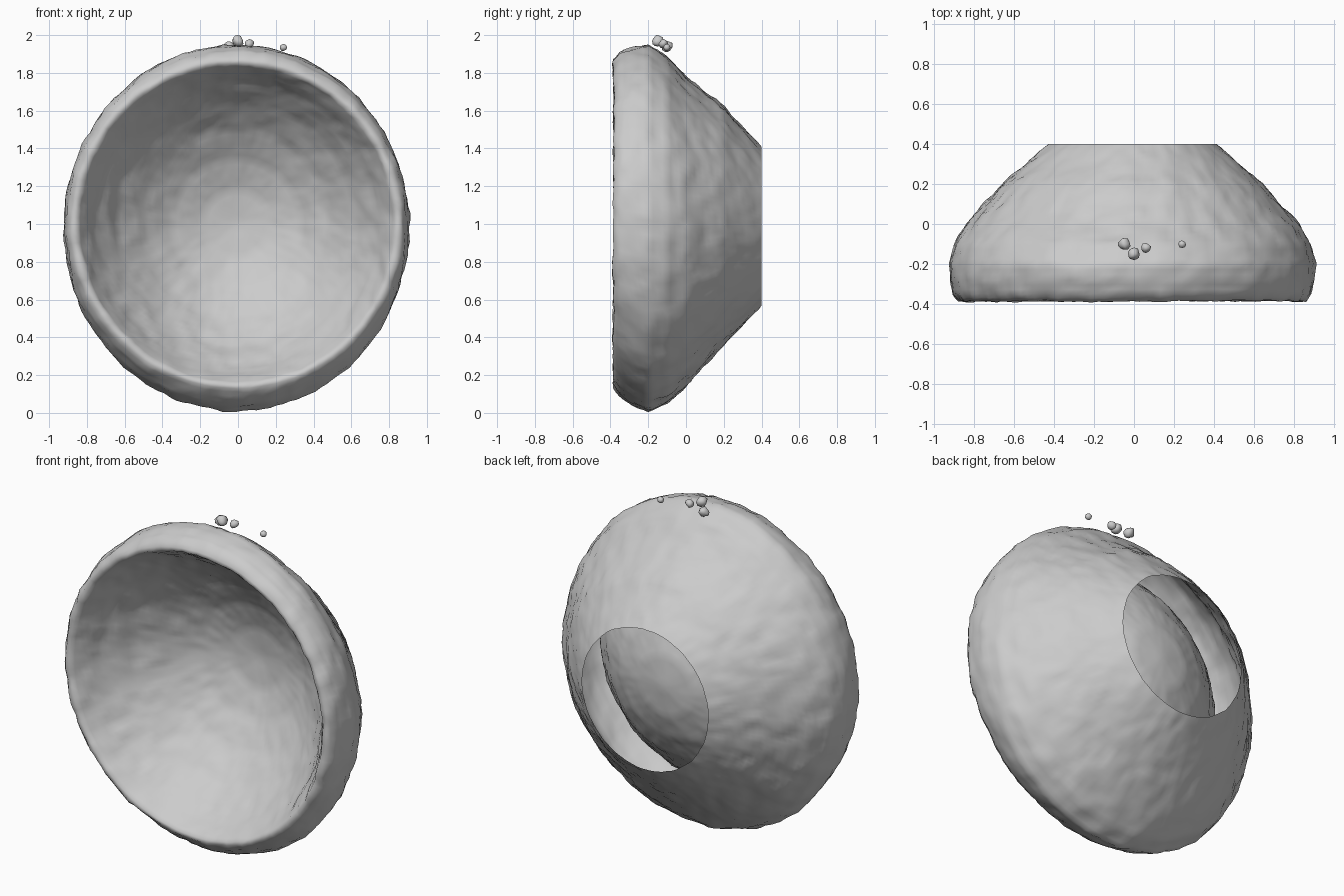
import bpy, bmesh, math
from mathutils import Vector, noise

if "Cube" in bpy.data.objects:
    bpy.data.objects.remove(bpy.data.objects["Cube"])

SIDES = 160

# profile rings: y, x radius, z radius, centre z (cut-off back, over the lip, into the bowl)
profile = [
    (0.40, 0.42, 0.42, 0.99), (0.20, 0.65, 0.63, 0.99), (0.00, 0.83, 0.82, 0.96),
    (-0.10, 0.89, 0.92, 0.97), (-0.20, 0.915, 0.97, 0.98), (-0.28, 0.91, 0.95, 0.99),
    (-0.35, 0.895, 0.91, 1.00), (-0.385, 0.87, 0.87, 1.00), (-0.385, 0.84, 0.85, 1.00),
    (-0.34, 0.81, 0.82, 1.00), (-0.22, 0.74, 0.75, 1.00), (-0.08, 0.63, 0.64, 1.00),
    (0.05, 0.49, 0.50, 1.00), (0.15, 0.34, 0.34, 1.00), (0.21, 0.18, 0.18, 1.00),
    (0.23, 0.02, 0.02, 1.00),
]


def resample(points, step):
    out = []
    for a, b in zip(points, points[1:]):
        n = max(1, round(math.hypot(b[0] - a[0], b[2] - a[2]) / step))
        out += [tuple(p + (q - p) * i / n for p, q in zip(a, b)) for i in range(n)]
    return out + [points[-1]]


def finish(bm, name):
    mesh = bpy.data.meshes.new(name)
    bm.to_mesh(mesh)
    bm.free()
    obj = bpy.data.objects.new(name, mesh)
    bpy.context.collection.objects.link(obj)
    for poly in mesh.polygons:
        poly.use_smooth = True
    return obj


# Hollow double-walled bowl, open at the back of the outer wall
bm = bmesh.new()
rings = []
for y, rx, rz, zc in resample(profile, 0.03):
    ring = []
    for i in range(SIDES):
        a = 2 * math.pi * i / SIDES
        ring.append(bm.verts.new((-0.008 + rx * math.cos(a), y, zc + rz * math.sin(a))))
    rings.append(ring)
for r0, r1 in zip(rings, rings[1:]):
    for i in range(SIDES):
        j = (i + 1) % SIDES
        bm.faces.new((r0[i], r0[j], r1[j], r1[i]))
tip = bm.faces.new(rings[-1])
bmesh.ops.recalc_face_normals(bm, faces=bm.faces)
# orient so that the outer wall and the inside of the bowl face outwards
tip.normal_update()
if tip.normal.y > 0:
    bmesh.ops.reverse_faces(bm, faces=bm.faces)

# Rough, hand-worn surface, calmer towards the middle of the bowl
bm.normal_update()
moves = []
for v in bm.verts:
    radius = math.hypot(v.co.x, v.co.z - 1)
    strength = 0.009 * min(1, radius / 0.7)
    n = noise.noise(v.co * 9) + 0.8 * noise.noise(v.co * 22)
    moves.append(v.normal * n * strength)
for v, m in zip(bm.verts, moves):
    v.co += m
    v.co.y = min(v.co.y, 0.40)
    v.co.z = max(v.co.z, 0.0)
for v in rings[0]:
    v.co.y = 0.40
bowl = finish(bm, "bowl")

# Small crumbs along the top of the rim
for k, (x, y, z, s) in enumerate([(0.0, -0.15, 1.97, 0.03), (0.06, -0.12, 1.955, 0.025),
                                  (-0.05, -0.10, 1.94, 0.03), (0.24, -0.10, 1.935, 0.018)]):
    bm = bmesh.new()
    bmesh.ops.create_icosphere(bm, subdivisions=2, radius=s)
    for v in bm.verts:
        v.co *= 1 + 0.3 * noise.noise(v.co * 40 + Vector((k, 0, 0)))
        v.co += Vector((x, y, z))
    finish(bm, "rim_crumb_%d" % (k + 1))
